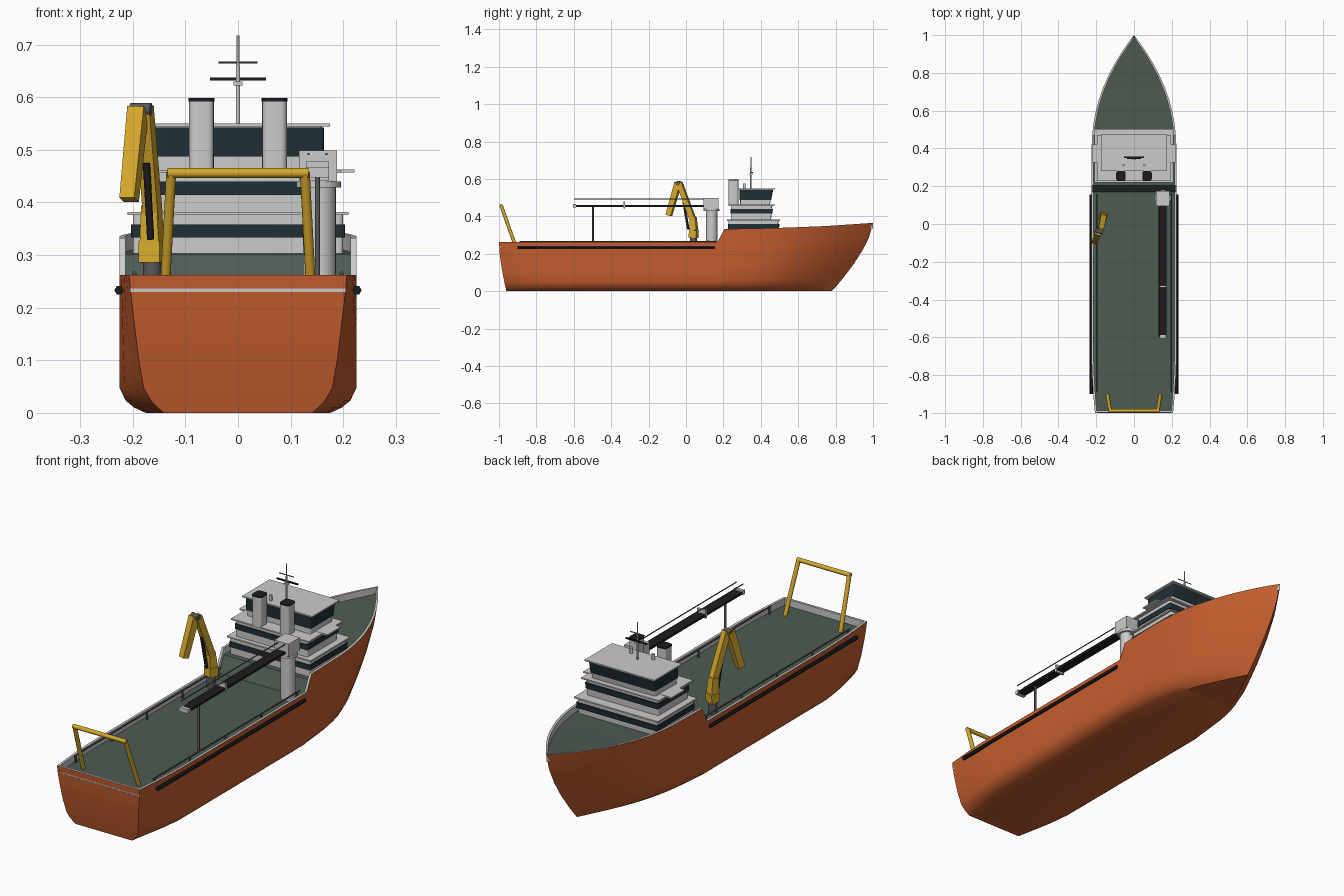
import bpy, bmesh, math
from mathutils import Vector

if "Cube" in bpy.data.objects:
    bpy.data.objects.remove(bpy.data.objects["Cube"])


def material(name, rgb):
    m = bpy.data.materials.new(name)
    m.diffuse_color = (*rgb, 1)
    m.use_nodes = True
    m.node_tree.nodes["Principled BSDF"].inputs["Base Color"].default_value = m.diffuse_color
    return m


ORANGE = material("orange", (0.55, 0.11, 0.028))
GREEN = material("deck_green", (0.075, 0.105, 0.085))
YELLOW = material("yellow", (0.68, 0.40, 0.025))
GLASS = material("glass", (0.014, 0.028, 0.036))
DARK = material("dark", (0.012, 0.012, 0.015))
STEEL = material("steel", (0.10, 0.10, 0.11))


def finish(name, bm, mat=None, smooth=None):
    bmesh.ops.remove_doubles(bm, verts=bm.verts, dist=1e-5)
    bmesh.ops.recalc_face_normals(bm, faces=bm.faces)
    me = bpy.data.meshes.new(name)
    bm.to_mesh(me)
    bm.free()
    ob = bpy.data.objects.new(name, me)
    bpy.context.collection.objects.link(ob)
    if mat:
        me.materials.append(mat)
    if smooth:
        bpy.ops.object.select_all(action='DESELECT')
        ob.select_set(True)
        bpy.context.view_layer.objects.active = ob
        bpy.ops.object.shade_smooth_by_angle(angle=math.radians(smooth))
    return ob


def loft(name, rows, mat=None, cap=False, smooth=35):
    bm = bmesh.new()
    g = [[bm.verts.new(p) for p in r] for r in rows]
    for a, b in zip(g, g[1:]):
        for i in range(len(a) - 1):
            bm.faces.new((a[i], a[i + 1], b[i + 1], b[i]))
    if cap:
        r, n = g[0], len(g[0])
        for i in range(n // 2 - 1):
            bm.faces.new((r[i], r[i + 1], r[n - 2 - i], r[n - 1 - i]))
    return finish(name, bm, mat, smooth)


def box(name, x, y, z, mat=None, rake=0, round_r=0):
    bm = bmesh.new()
    bmesh.ops.create_cube(bm, size=1)
    for v in bm.verts:
        top, fore = v.co.z > 0, v.co.y > 0
        v.co = [r[0] + (r[1] - r[0]) * (c + 0.5) for r, c in zip((x, y, z), v.co)]
        if top and fore:
            v.co.y += rake
    if round_r:
        e = [e for e in bm.edges if abs(e.verts[0].co.z - e.verts[1].co.z) > 1e-4]
        bmesh.ops.bevel(bm, geom=e, offset=round_r, segments=4, profile=0.5, affect='EDGES')
    return finish(name, bm, mat, 40 if round_r else None)


def place(bm, a, b):
    a, b = Vector(a), Vector(b)
    bm.transform((b - a).to_track_quat('Z', 'X').to_matrix().to_4x4())
    bmesh.ops.translate(bm, verts=bm.verts, vec=(a + b) / 2)


def tube(name, a, b, r, mat=None, seg=12, r2=None):
    bm = bmesh.new()
    bmesh.ops.create_cone(bm, cap_ends=True, segments=seg, radius1=r, radius2=r2 or r,
                          depth=(Vector(b) - Vector(a)).length)
    place(bm, a, b)
    return finish(name, bm, mat, 50 if seg > 6 else None)


def beam(name, a, b, w, mat, taper=1):
    # square beam with its sides aligned to its own bending plane
    a, b = Vector(a), Vector(b)
    d = (b - a).normalized()
    side = Vector((0.95, -0.31, 0))
    side = (side - d * side.dot(d)).normalized()
    up = d.cross(side)
    bm = bmesh.new()
    ends = []
    for p, s in ((a, w / 2), (b, w / 2 * taper)):
        ends.append([bm.verts.new(p + side * i * s + up * j * s)
                     for i, j in ((-1, -1), (1, -1), (1, 1), (-1, 1))])
    for i in range(4):
        k = (i + 1) % 4
        bm.faces.new((ends[0][i], ends[0][k], ends[1][k], ends[1][i]))
    bm.faces.new(ends[0])
    bm.faces.new(ends[1])
    return finish(name, bm, mat)


def interp(pts, t):
    for (a, va), (b, vb) in zip(pts, pts[1:]):
        if t <= b:
            return va + (vb - va) * (t - a) / (b - a)
    return pts[-1][1]


# Hull lines
STATIONS = [-1, -.94, -.88, -.8, -.7, -.4, -.1, .17, .205, .3, .4, .47, .54, .6, .66,
            .72, .78, .84, .89, .93, .97, 1]
SHEER = [(-1, .262), (.17, .262), (.205, .332), (.5, .338), (.75, .348), (1, .365)]
LEVELS = [1, .8, .6, .4, .18, .09, .04, 0]
MID = [1, 1, 1, 1, 1, .95, .88, .78]
STERN = [1, .975, .945, .915, .865, .80, .74, .68]
BOW = [1, .95, .89, .81, .69, .61, .54, .46]


def width(y):
    if y < -.7:
        return .225 - .018 * ((-.7 - y) / .3) ** 1.6
    if y > .4:
        return .224 * (1 - ((y - .4) / .6) ** 2.1)
    return .225


def section(y0):
    half = []
    s = max(0, (-.7 - y0) / .3) ** 1.3
    b = max(0, (y0 - .2) / .8) ** 1.2
    for v, m, st, bo in zip(LEVELS, MID, STERN, BOW):
        f = m + (st - m) * s + (bo - m) * b
        y = y0 + .04 * (1 - v) ** 1.6 * s
        if y0 > .2:
            y = .2 + (y0 - .2) * (.58 + .22 * (1 - (1 - v) ** 1.5)) / .8
        half.append((width(y0) * f, y, v * interp(SHEER, y0)))
    return half + [(-x, y, z) for x, y, z in reversed(half)]


loft("hull", [section(y) for y in STATIONS], ORANGE, cap=True)

# Deck and bulwarks
T, D = .011, .030
inner = [(max(width(y) - T, 0), y, interp(SHEER, y)) for y in STATIONS]
loft("deck", [[(x, y, z - D), (-x, y, z - D)] for x, y, z in inner], GREEN, smooth=20)
for s, tag in ((-1, "left"), (1, "right")):
    loft("bulwark_" + tag, [[(s * width(y), y, z), (s * x, y, z), (s * x, y, z - D)]
                            for x, y, z in inner])
box("stern_bulwark", (-.205, .205), (-.9985, -.988), (.23, .262))

# Fenders, deck rails and A-frame legs on both sides
for s, tag in ((-1, "left"), (1, "right")):
    tube("fender_" + tag, (s * .226, -.9, .233), (s * .226, .155, .233), .009, DARK, 6)
    tube("deck_rail_" + tag, (s * .197, -.89, .266), (s * .197, .16, .266), .0035, STEEL, 6)
    for i in range(5):
        y = -.88 + i * .255
        tube("rail_post_" + tag, (s * .197, y, .231), (s * .197, y, .266), .0045, STEEL, 6)
    tube("a_frame_leg_" + tag, (s * .139, -.908, .231), (s * .127, -.988, .457), .0095, YELLOW)
tube("a_frame_beam", (-.134, -.988, .456), (.134, -.988, .456), .0095, YELLOW)

# Superstructure: walls, window band and overhanging roof per tier
# name, half width, y range, wall z, band z, roof half width, roof y range
TIERS = [
    ("lower", .200, (.228, .490), (.300, .376), (.333, .358), .210, (.220, .502)),
    ("upper", .180, (.240, .455), (.380, .456), (.414, .440), .195, (.228, .472)),
    ("bridge", .160, (.290, .448), (.460, .544), (.487, .542), .175, (.280, .476)),
]
for n, w, ys, zs, bz, rw, ry in TIERS:
    rake = .016 if n == "bridge" else .004
    box(n + "_house", (-w, w), ys, zs, rake=rake, round_r=.008)
    box(n + "_windows", (-w - .003, w + .003), (ys[0] - .003, ys[1] + .007), bz, GLASS,
        rake=rake * .7, round_r=.006)
    box(n + "_roof", (-rw, rw), ry, (zs[1], zs[1] + .006))
box("bridge_wings", (-.221, .221), (.325, .42), (.4565, .463))

# Funnels and roof domes
for s in (-1, 1):
    x = sorted((s * .046, s * .093))
    box("funnel", x, (.228, .280), (.46, .592), round_r=.012)
    box("funnel_cap", (x[0] - .001, x[1] + .001), (.227, .281), (.592, .598), DARK, round_r=.012)
    tube("roof_vent", (s * .055, .312, .55), (s * .055, .312, .575), .007)

# Mast
tube("mast", (0, .347, .55), (0, .347, .66), .004)
tube("mast_top", (0, .347, .66), (0, .347, .717), .0025)
box("radar_base", (-.009, .009), (.340, .356), (.622, .630))
box("radar_bar", (-.053, .053), (.350, .358), (.632, .637), DARK)
tube("mast_yard", (-.037, .347, .666), (.037, .347, .666), .002, STEEL, 6)

# Folding crane
tube("crane_pedestal", (-.163, .04, .231), (-.163, .04, .287), .018, STEEL, 16)
beam("crane_turret", (-.163, .04, .285), (-.163, .042, .325), .042, YELLOW)
beam("crane_column", (-.163, .042, .325), (-.165, .038, .395), .038, YELLOW, .8)
beam("crane_main_arm", (-.162, .04, .375), (-.178, -.036, .580), .030, YELLOW, .95)
beam("crane_outer_arm", (-.190, -.042, .578), (-.207, -.092, .405), .033, YELLOW, .9)
tube("crane_elbow", (-.165, -.044, .577), (-.204, -.034, .577), .012, STEEL)
tube("crane_ram", (-.166, .012, .33), (-.174, -.012, .475), .007, DARK)

# Gangway tower
tube("gangway_tower", (.155, .137, .231), (.155, .137, .43), .031, None, 24)
tube("tower_ring", (.153, .137, .428), (.153, .137, .440), .043, None, 24)
box("tower_cabin", (.116, .188), (.094, .174), (.440, .499))

# Gangway: walkway, handrails, collars and rest post
box("gangway_floor", (.131, .171), (-.6, .1), (.450, .460), DARK)
for x in (.134, .168):
    tube("gangway_handrail", (x, -.6, .492), (x, .1, .492), .0025, STEEL, 6)
box("gangway_tip", (.129, .173), (-.605, -.588), (.447, .466))
box("gangway_collar", (.129, .173), (-.335, -.325), (.442, .478))
tube("gangway_rest_post", (.151, -.497, .231), (.151, -.497, .452), .005, STEEL)
